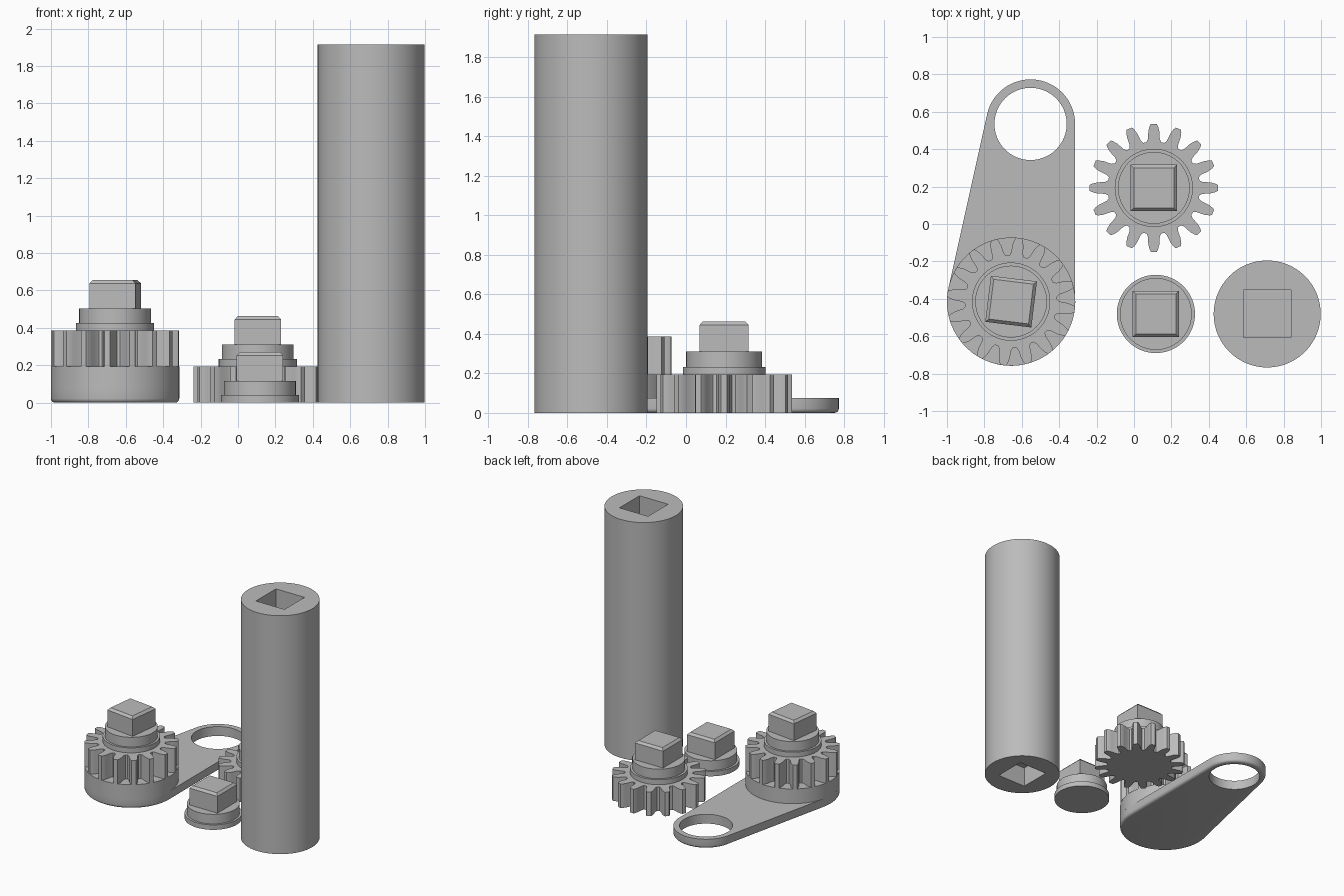
import bpy, bmesh, math
from mathutils import Matrix, Vector

if "Cube" in bpy.data.objects:
    bpy.data.objects.remove(bpy.data.objects["Cube"], do_unlink=True)

GREY = (0.5, 0.5, 0.5, 1)
grey = bpy.data.materials.new("plain grey")
grey.use_nodes = True
grey.diffuse_color = GREY
grey.node_tree.nodes["Principled BSDF"].inputs["Base Color"].default_value = GREY


def polar(r, a):
    return Vector((r * math.cos(a), r * math.sin(a)))


def circle(r, n=96):
    return [polar(r, math.tau * i / n) for i in range(n)]


def square(half):
    return [Vector((x * half, y * half)) for x, y in ((1, 1), (-1, 1), (-1, -1), (1, -1))]


def gear_outline(teeth=16):
    # one tooth flank: radius and half angle in degrees
    flank = [(0.247, 9.2), (0.262, 7), (0.305, 5.5), (0.33, 3.9), (0.343, 2.6)]
    tooth = [(r, -a) for r, a in flank] + [(r, a) for r, a in reversed(flank)]
    return [polar(r, math.tau * (i + 0.0) / teeth + math.radians(a))
            for i in range(teeth) for r, a in tooth]


def loft(name, layers, at=(0, 0), turn=0):
    """Join stacked outlines (outline, z) into a closed solid."""
    bm = bmesh.new()
    rings = [[bm.verts.new((p.x, p.y, z)) for p in outline] for outline, z in layers]
    for low, high in zip(rings, rings[1:]):
        for i in range(len(low)):
            bm.faces.new((low[i - 1], low[i], high[i], high[i - 1]))
    bm.faces.new(reversed(rings[0]))
    bm.faces.new(rings[-1])
    bm.transform(Matrix.Translation((*at, 0)) @ Matrix.Rotation(math.radians(turn), 4, "Z"))
    bmesh.ops.recalc_face_normals(bm, faces=bm.faces)
    mesh = bpy.data.meshes.new(name)
    bm.to_mesh(mesh)
    bm.free()
    mesh.materials.append(grey)
    obj = bpy.data.objects.new(name, mesh)
    bpy.context.collection.objects.link(obj)
    return obj


def smooth(obj):
    bpy.ops.object.select_all(action="DESELECT")
    bpy.context.view_layer.objects.active = obj
    obj.select_set(True)
    bpy.ops.object.shade_smooth_by_angle(angle=math.radians(25))


def cut(obj, cutter):
    mod = obj.modifiers.new("cut", "BOOLEAN")
    mod.operation = "DIFFERENCE"
    mod.solver = "EXACT"
    mod.object = cutter
    bpy.context.view_layer.objects.active = obj
    bpy.ops.object.modifier_apply(modifier=mod.name)
    bpy.data.objects.remove(cutter, do_unlink=True)


def drive_head(name, at, z, turn=0):
    """Stepped round collar with a chamfered square peg."""
    smooth(loft(name + "_collar", [(circle(0.209), z), (circle(0.209), z + 0.04),
                                   (circle(0.192), z + 0.04), (circle(0.192), z + 0.117)], at))
    loft(name + "_peg", [(square(0.124), z + 0.117), (square(0.124), z + 0.252),
                         (square(0.107), z + 0.27)], at, turn)


def gear(name, at, z, turn=0):
    smooth(loft(name, [(gear_outline(), z), (gear_outline(), z + 0.193)], at, turn))
    drive_head(name, at, z + 0.193, turn)


# Tall column with a blind square socket in each end
POST, HEIGHT, DEPTH = (0.712, -0.481), 1.915, 0.16
column = loft("column", [(circle(0.286), 0), (circle(0.286), HEIGHT)], POST)
for low, high in ((-0.1, DEPTH), (HEIGHT - DEPTH, HEIGHT + 0.1)):
    cut(column, loft("socket_cutter", [(square(0.127), low), (square(0.127), high)], POST))
smooth(column)

# Lever: tapered arm with rounded lower edge, eye at the far end, raised hub
HUB, EYE = Vector((-0.657, -0.415)), Vector((-0.553, 0.535))


def arm_outline(inset, n=128):
    points = []
    for i in range(n):
        d = polar(1, math.tau * (i + 0.5) / n)
        ends = [c + d * (r - inset) for c, r in ((HUB, 0.343), (EYE, 0.238))]
        points.append(max(ends, key=d.dot))
    return points


FILLET = 0.022
layers = []
for step in range(5):
    a = math.radians(90 * step / 4)
    layers.append((arm_outline(FILLET * (1 - math.sin(a))), FILLET * (1 - math.cos(a))))
arm = loft("lever_arm", layers + [(arm_outline(0), 0.075)])
cut(arm, loft("eye_cutter", [(circle(0.193), -0.1), (circle(0.193), 0.2)], EYE))
smooth(arm)
smooth(loft("lever_hub", [(circle(0.343), 0.075), (circle(0.343), 0.193)], HUB))

# Gears and the loose drive head
gear("lever_gear", HUB, 0.193, -7)
gear("loose_gear", (0.106, 0.193), 0)
drive_head("loose_head", (0.117, -0.481), 0)
